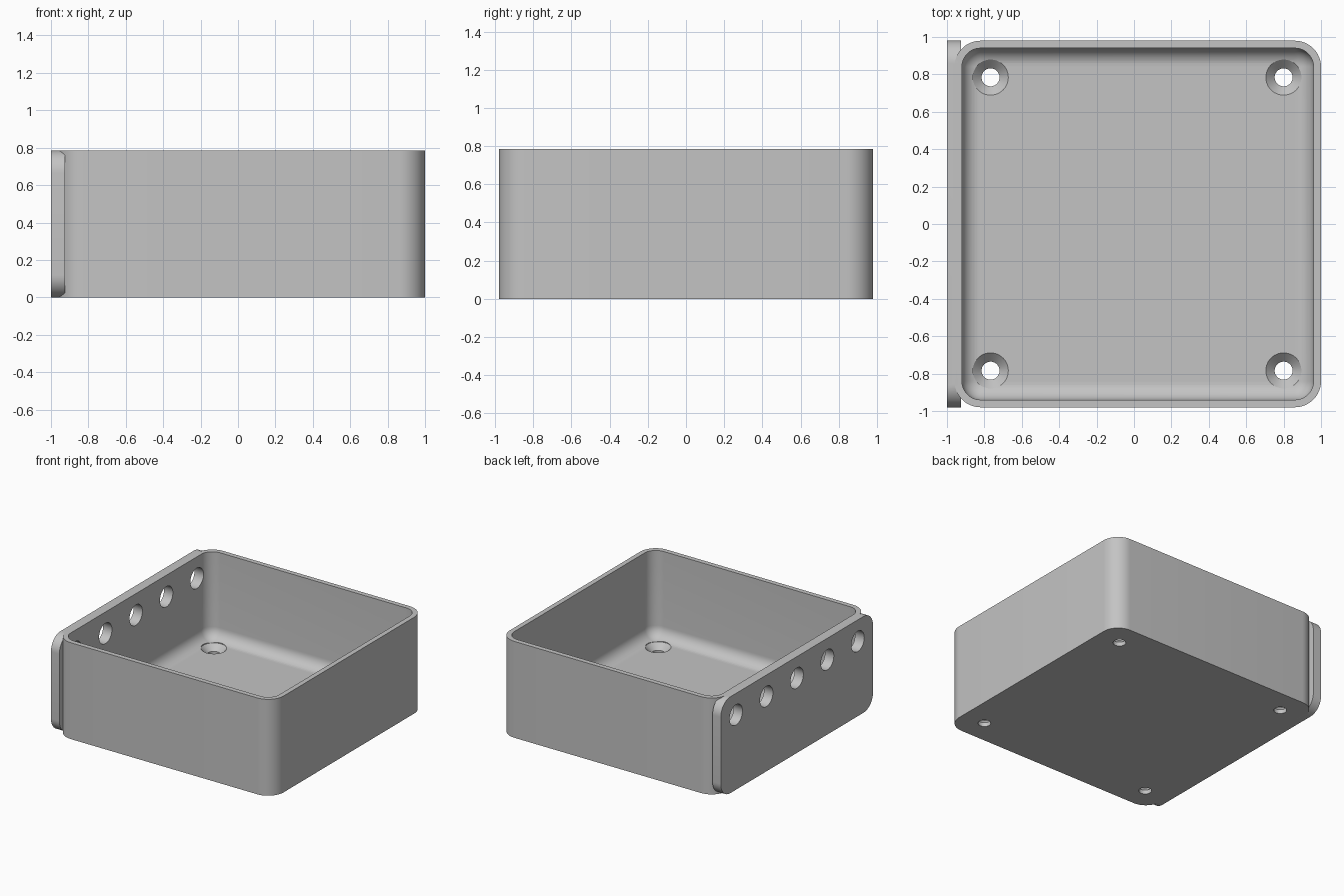
import bpy, bmesh
from math import sin, cos, pi
from mathutils import Matrix

if "Cube" in bpy.data.objects:
    bpy.data.objects.remove(bpy.data.objects["Cube"], do_unlink=True)

HEIGHT, FLOOR, HALF = 0.785, 0.08, 0.98
WALL, CORNER, FILLET = 0.04, 0.14, 0.095
LEFT, RIGHT = -0.96, 1.0
HOLE_Y = 0.784

grey = bpy.data.materials.new("plain grey")
grey.use_nodes = True
colour = (0.55, 0.55, 0.55, 1)
grey.diffuse_color = colour
grey.node_tree.nodes["Principled BSDF"].inputs["Base Color"].default_value = colour


def rounded_rect(x0, x1, y0, y1, r, z, steps=12):
    """Closed ring of points, counter-clockwise seen from +z."""
    centres = [(x1 - r, y1 - r), (x0 + r, y1 - r), (x0 + r, y0 + r), (x1 - r, y0 + r)]
    ring = []
    for i, (cx, cy) in enumerate(centres):
        for s in range(steps + 1):
            a = (i + s / steps) * pi / 2
            ring.append((cx + r * cos(a), cy + r * sin(a), z))
    return ring


def circle(r, z, n=48):
    return [(r * cos(2 * pi * i / n), r * sin(2 * pi * i / n), z) for i in range(n)]


def loft(name, rings, matrix=Matrix()):
    """Solid through a stack of rings, capped at both ends."""
    bm = bmesh.new()
    rows = [[bm.verts.new(matrix @ Matrix.Translation(p).translation) for p in ring] for ring in rings]
    n = len(rows[0])
    for low, high in zip(rows, rows[1:]):
        for i in range(n):
            j = (i + 1) % n
            bm.faces.new((low[i], low[j], high[j], high[i]))
    bm.faces.new(rows[0][::-1])
    bm.faces.new(rows[-1])
    bmesh.ops.recalc_face_normals(bm, faces=bm.faces)
    mesh = bpy.data.meshes.new(name)
    bm.to_mesh(mesh)
    bm.free()
    mesh.materials.append(grey)
    ob = bpy.data.objects.new(name, mesh)
    bpy.context.collection.objects.link(ob)
    return ob


def combine(target, tool, operation):
    """Apply a boolean and discard the tool."""
    mod = target.modifiers.new("boolean", "BOOLEAN")
    mod.operation, mod.solver, mod.object = operation, "EXACT", tool
    bpy.context.view_layer.objects.active = target
    bpy.ops.object.modifier_apply(modifier=mod.name)
    bpy.data.objects.remove(tool, do_unlink=True)


# Rounded outer body
box = loft("open_box", [rounded_rect(LEFT, RIGHT, -HALF, HALF, CORNER, z) for z in (0, HEIGHT)])

# Side plate with rounded corners, profile turned to lie in the yz plane
to_side = Matrix(((0, 0, 1, 0), (1, 0, 0, 0), (0, 1, 0, 0), (0, 0, 0, 1)))
plate = loft("side_plate", [rounded_rect(-HALF, HALF, 0, HEIGHT, 0.12, x) for x in (-1, -0.925)], to_side)
combine(box, plate, "UNION")

# Cavity with a filleted floor edge
rings = []
for s in range(11):
    a = s / 10 * pi / 2
    d = WALL + FILLET * (1 - sin(a))
    rings.append(rounded_rect(LEFT + d, RIGHT - d, -HALF + d, HALF - d,
                              CORNER - d, FLOOR + FILLET * (1 - cos(a))))
rings.append([(x, y, 1) for x, y, z in rings[-1]])
combine(box, loft("cavity_cutter", rings), "DIFFERENCE")

# Countersunk screw holes in the floor
for x in (-0.767, 0.8):
    for y in (-HOLE_Y, HOLE_Y):
        profile = [(0.048, -0.1), (0.048, 0.033), (0.095, FLOOR), (0.095, 0.3)]
        cutter = loft("screw_cutter", [circle(r, z) for r, z in profile],
                      Matrix.Translation((x, y, 0)))
        combine(box, cutter, "DIFFERENCE")

# Row of round holes through the side plate
for i in range(-2, 3):
    cutter = loft("side_hole_cutter", [circle(0.083, x) for x in (-1.1, -0.8)],
                  Matrix.Translation((0, i * HOLE_Y / 2, 0.61)) @ to_side)
    combine(box, cutter, "DIFFERENCE")

# Smooth fillets, keep hard edges
bpy.ops.object.select_all(action="DESELECT")
box.select_set(True)
bpy.context.view_layer.objects.active = box
bpy.ops.object.shade_smooth_by_angle(angle=pi / 6)
